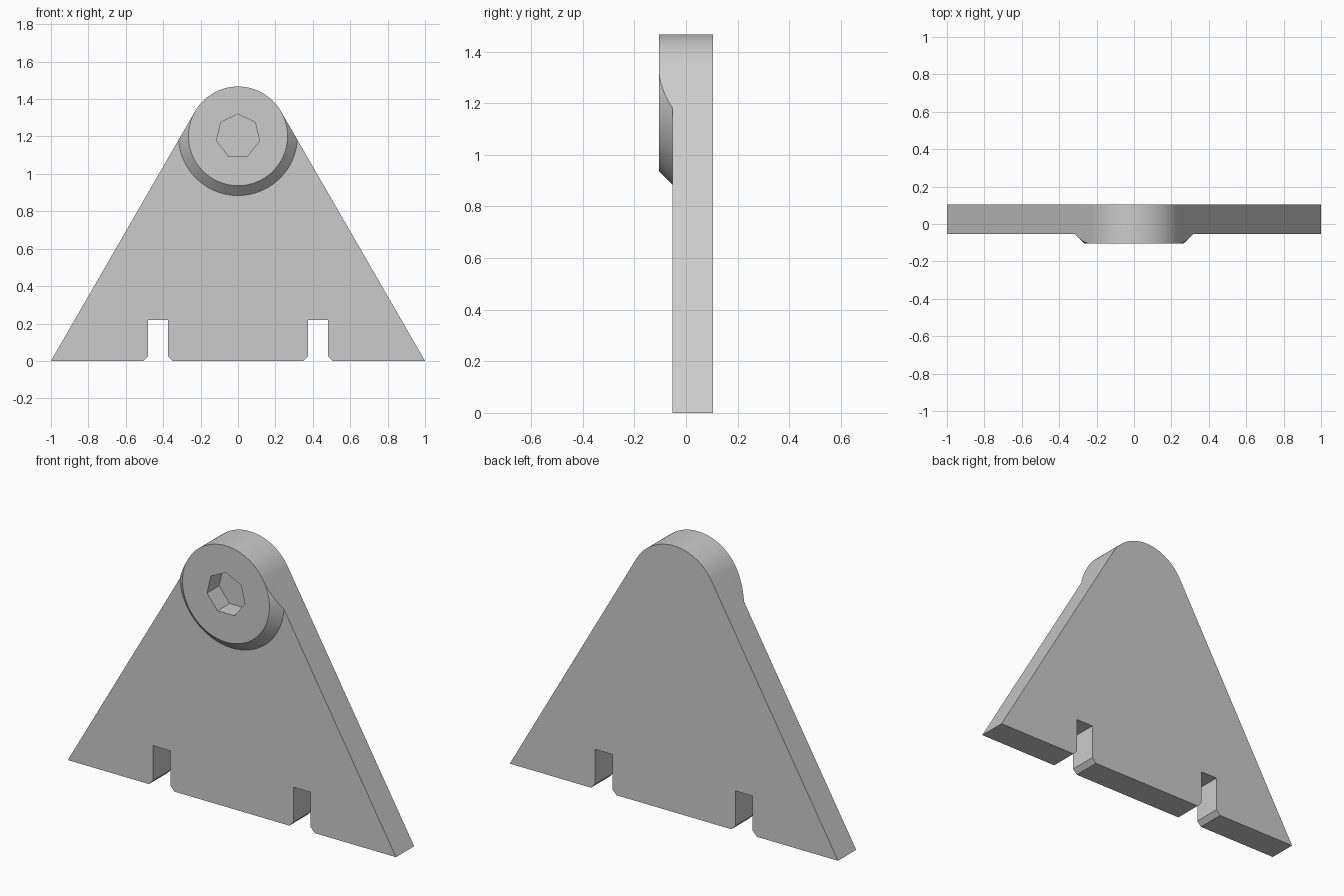
import bpy, bmesh
from math import acos, cos, sin, pi, radians

if "Cube" in bpy.data.objects:
    bpy.data.objects.remove(bpy.data.objects["Cube"], do_unlink=True)

R = 0.265                 # rounded tip and boss face radius
R_BASE = 0.318            # boss radius where it meets the plate
HUB_Z = 1.202
FRONT, PLATE_FRONT, BACK = -0.105, -0.053, 0.105
TANGENT = radians(30)     # where the sloping sides meet the rounded tip

grey = bpy.data.materials.new("plain grey")
grey.use_nodes = True
grey.diffuse_color = (0.6, 0.6, 0.6, 1)
grey.node_tree.nodes["Principled BSDF"].inputs["Base Color"].default_value = (0.6, 0.6, 0.6, 1)


def finish(name, bm):
    bmesh.ops.remove_doubles(bm, verts=bm.verts, dist=1e-5)
    bmesh.ops.recalc_face_normals(bm, faces=bm.faces)
    mesh = bpy.data.meshes.new(name)
    bm.to_mesh(mesh)
    bm.free()
    mesh.materials.append(grey)
    obj = bpy.data.objects.new(name, mesh)
    bpy.context.collection.objects.link(obj)
    return obj


def loft(name, rings):
    """Closed solid through rings of (x, y, z) points."""
    bm = bmesh.new()
    loops = [[bm.verts.new(p) for p in ring] for ring in rings]
    for a, b in zip(loops, loops[1:]):
        for i in range(len(a)):
            bm.faces.new((a[i - 1], a[i], b[i], b[i - 1]))
    bm.faces.new(loops[0])
    bm.faces.new(loops[-1])
    return finish(name, bm)


def polar(radius, angle, y):
    return (radius * cos(angle), y, HUB_Z + radius * sin(angle))


def sweep(start, end, steps):
    return [start + (end - start) * i / steps for i in range(steps)]


# Triangular plate with rounded tip and two chamfered slots
tip_angles = sweep(TANGENT, pi - TANGENT, 32) + [pi - TANGENT]
half = [(0.35, 0), (0.375, 0.026), (0.375, 0.218), (0.48, 0.218),
        (0.48, 0.026), (0.505, 0), (1, 0)]
tip = [(x, z) for x, _, z in (polar(R, a, 0) for a in tip_angles)]
outline = half + tip + [(-x, z) for x, z in reversed(half)]
plate = loft("plate", [[(x, y, z) for x, z in outline] for y in (PLATE_FRONT, BACK)])

# Chamfered round boss, trimmed flush with the plate's sides and tip
low = TANGENT - acos(R / R_BASE)
angles = (sweep(low, TANGENT, 14) + sweep(TANGENT, pi - TANGENT, 32)
          + sweep(pi - TANGENT, pi - low, 14) + sweep(pi - low, 2 * pi + low, 48))


def trim_radius(a):
    if a > pi - low + 1e-6:
        return R_BASE
    off = max(TANGENT - a, a - (pi - TANGENT), 0)
    return min(R_BASE, R / cos(off))


face_rim = [polar(R, a, FRONT) for a in angles]
chamfer_rim = [polar(trim_radius(a), a, FRONT + (trim_radius(a) - R) * (PLATE_FRONT - FRONT) / (R_BASE - R))
               for a in angles]
back_rim = [polar(trim_radius(a), a, PLATE_FRONT) for a in angles]
boss = loft("boss", [face_rim, chamfer_rim, back_rim])

# Seven-sided socket sunk through the boss into the plate
socket_angles = [pi / 2 + 2 * pi * i / 7 for i in range(7)]
cutter = loft("socket_cutter", [[polar(0.118, a, y) for a in socket_angles] for y in (-0.2, 0)])
cutter.hide_render = True

for obj in (plate, boss):
    mod = obj.modifiers.new("socket", "BOOLEAN")
    mod.operation = "DIFFERENCE"
    mod.solver = "EXACT"
    mod.object = cutter
    bpy.ops.object.select_all(action="DESELECT")
    obj.select_set(True)
    bpy.context.view_layer.objects.active = obj
    bpy.ops.object.modifier_apply(modifier=mod.name)
    bpy.ops.object.shade_smooth_by_angle(angle=radians(25))

bpy.data.objects.remove(cutter, do_unlink=True)
